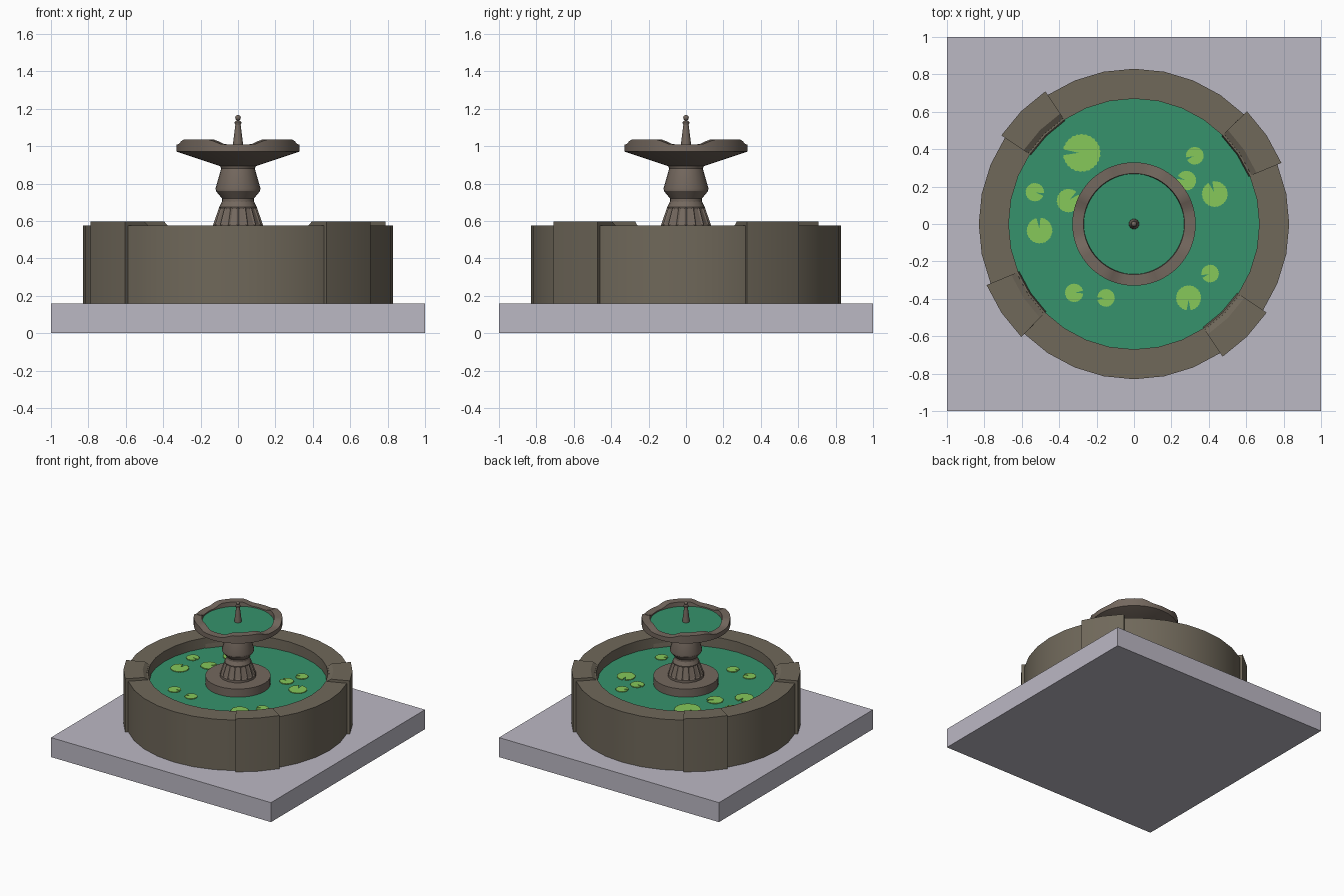
import bpy, bmesh, math

if "Cube" in bpy.data.objects:
    bpy.data.objects.remove(bpy.data.objects["Cube"], do_unlink=True)


def material(name, r, g, b):
    m = bpy.data.materials.new(name)
    m.use_nodes = True
    m.diffuse_color = (r, g, b, 1)
    m.node_tree.nodes["Principled BSDF"].inputs["Base Color"].default_value = (r, g, b, 1)
    return m


PAVING = material("pale paving", 0.50, 0.48, 0.55)
STONE = material("basin stone", 0.16, 0.138, 0.102)
CARVED = material("carved stone", 0.174, 0.138, 0.112)
WATER = material("green water", 0.037, 0.29, 0.15)
LEAF = material("lily green", 0.238, 0.578, 0.102)


def finish(name, bm, mat, smooth=True):
    bmesh.ops.recalc_face_normals(bm, faces=bm.faces)
    mesh = bpy.data.meshes.new(name)
    bm.to_mesh(mesh)
    bm.free()
    mesh.materials.append(mat)
    ob = bpy.data.objects.new(name, mesh)
    bpy.context.collection.objects.link(ob)
    if smooth:
        bpy.ops.object.select_all(action="DESELECT")
        ob.select_set(True)
        bpy.context.view_layer.objects.active = ob
        bpy.ops.object.shade_smooth_by_angle(angle=math.radians(30))
    return ob


def sweep(profile, segs, start=0, arc=360, loop=False):
    """Turn an (r, z) profile round the z axis; part turns get end caps."""
    bm = bmesh.new()
    full = arc == 360
    rings = []
    for i in range(segs if full else segs + 1):
        a = math.radians(start + arc * i / segs)
        rings.append([bm.verts.new((r * math.cos(a), r * math.sin(a), z)) for r, z in profile])
    n = len(profile)
    for i in range(segs):
        p, q = rings[i], rings[(i + 1) % len(rings)]
        for j in range(n if loop else n - 1):
            k = (j + 1) % n
            bm.faces.new((p[j], q[j], q[k], p[k]))
    if not full:
        bm.faces.new(rings[0])
        bm.faces.new(rings[-1])
    elif not loop:
        bm.faces.new([r[0] for r in rings])
        bm.faces.new([r[-1] for r in rings])
    return bm


def disc(name, radius, z, segs, mat):
    bm = bmesh.new()
    bmesh.ops.create_circle(bm, cap_ends=True, radius=radius, segments=segs)
    bmesh.ops.translate(bm, verts=bm.verts, vec=(0, 0, z))
    ob = finish(name, bm, mat, False)
    if ob.data.polygons[0].normal.z < 0:
        ob.data.flip_normals()
    return ob


# Square paving slab
bm = bmesh.new()
bmesh.ops.create_cube(bm, size=2)
for v in bm.verts:
    v.co.z = 0.16 if v.co.z > 0 else 0
finish("paving_slab", bm, PAVING, False)

# Round basin wall and its pool
wall = [(0.83, 0.16), (0.83, 0.575), (0.67, 0.575), (0.67, 0.16)]
finish("basin_wall", sweep(wall, 32, loop=True), STONE)
disc("pool_water", 0.672, 0.49, 32, WATER)

# Four raised blocks clasping the wall
block = [(0.853, 0.16), (0.853, 0.597), (0.71, 0.597), (0.68, 0.577), (0.662, 0.48), (0.662, 0.16)]
for i, step in enumerate((2, 11, 18, 27)):
    bm = sweep(block, 2, step * 11.25, 22.5, loop=True)
    finish(f"wall_block_{i + 1}", bm, STONE)

# Pedestal foot
finish("pedestal_foot", sweep([(0.243, 0.48), (0.243, 0.557), (0.1, 0.557)], 32), CARVED)

# Fluted lower column with sunken panels
bm = sweep([(0.135, 0.55), (0.135, 0.575), (0.1, 0.675), (0.085, 0.705)], 16)
panels = [f for f in bm.faces if len(f.verts) == 4 and 0.6 < f.calc_center_median().z < 0.66]
bmesh.ops.recalc_face_normals(bm, faces=bm.faces)
bmesh.ops.inset_individual(bm, faces=panels, thickness=0.013, depth=-0.006)
finish("lower_column", bm, CARVED)

# Upper column with a swelling collar
collar = [(0.085, 0.70), (0.085, 0.72), (0.118, 0.76), (0.12, 0.775), (0.09, 0.88), (0.1, 0.905)]
finish("upper_column", sweep(collar, 24), CARVED)

# Bowl whose rim dips on four sides
rim_z = 1.035
bowl = [(0.1, 0.895), (0.33, 0.972), (0.33, rim_z), (0.27, rim_z), (0.265, 0.98)]
bm = sweep(bowl, 64)
for v in bm.verts:
    if v.co.z > rim_z - 0.001:
        a = math.degrees(math.atan2(v.co.y, v.co.x)) % 90
        t = max(0, min(1, (29 - min(a, 90 - a)) / 16))
        v.co.z -= 0.026 * t * t * (3 - 2 * t)
finish("upper_bowl", bm, CARVED)
disc("bowl_water", 0.27, 1.0, 64, WATER)

# Spout with a ball tip
spout = [(0.028, 0.99), (0.026, 1.02), (0.014, 1.115), (0.018, 1.122), (0.018, 1.13), (0.008, 1.138)]
finish("spout", sweep(spout, 16), CARVED)
bm = bmesh.new()
bmesh.ops.create_uvsphere(bm, u_segments=16, v_segments=8, radius=0.015)
bmesh.ops.translate(bm, verts=bm.verts, vec=(0, 0, 1.152))
finish("spout_ball", bm, CARVED)


# Notched, ragged lily pads: x, y, radius, notch direction
def lily_pad(name, x, y, radius, notch):
    bm = bmesh.new()
    pts = [(0.15 * radius, notch)]
    count = 48
    for i in range(count + 1):
        r = radius * (1 if i % 2 else 0.95)
        pts.append((r, notch + 9 + 342 * i / count))
    verts = [bm.verts.new((x + r * math.cos(math.radians(a)), y + r * math.sin(math.radians(a)), 0.492))
             for r, a in pts]
    face = bm.faces.new(verts)
    top = bmesh.ops.extrude_face_region(bm, geom=[face])["geom"]
    bmesh.ops.translate(bm, verts=[g for g in top if isinstance(g, bmesh.types.BMVert)], vec=(0, 0, 0.006))
    finish(name, bm, LEAF, False)


PADS = [
    (-0.28, 0.38, 0.102, 178), (-0.53, 0.17, 0.05, -15), (-0.505, -0.035, 0.07, 95),
    (-0.35, 0.125, 0.064, 40), (0.325, 0.365, 0.048, 200), (0.28, 0.232, 0.053, 160),
    (0.432, 0.16, 0.07, 110), (0.407, -0.265, 0.048, 200), (0.292, -0.395, 0.068, 270),
    (-0.15, -0.395, 0.048, 185), (-0.32, -0.368, 0.05, 5),
]
for i, pad in enumerate(PADS):
    lily_pad(f"lily_pad_{i + 1}", *pad)
